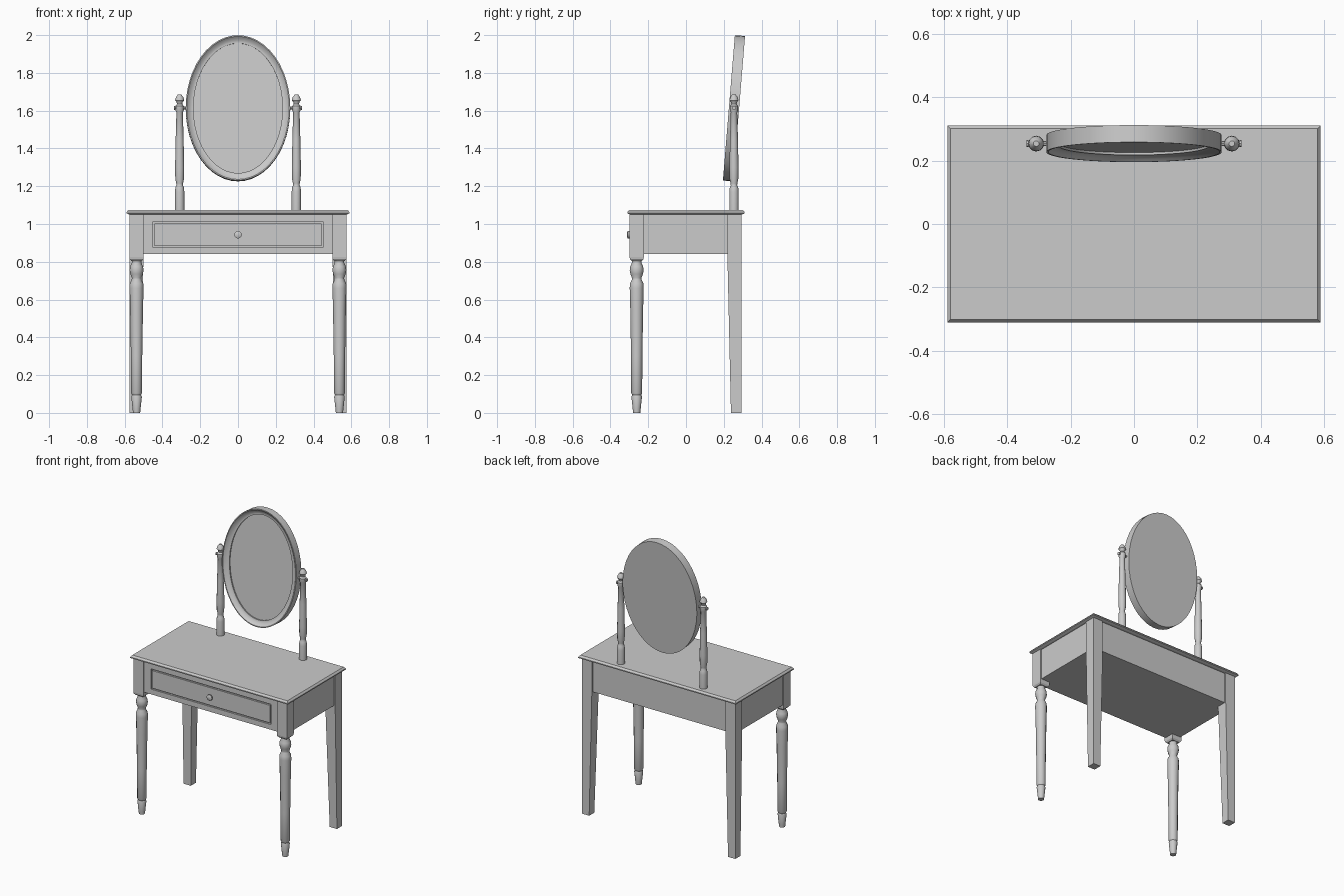
import bpy, bmesh
from math import sin, cos, pi, radians
from mathutils import Matrix

if "Cube" in bpy.data.objects:
    bpy.data.objects.remove(bpy.data.objects["Cube"], do_unlink=True)

grey = bpy.data.materials.new("plain grey")
grey.use_nodes = True
colour = (0.6, 0.6, 0.6, 1)
grey.diffuse_color = colour
grey.node_tree.nodes["Principled BSDF"].inputs["Base Color"].default_value = colour


def finish(name, bm, matrix=None, smooth=0):
    bmesh.ops.recalc_face_normals(bm, faces=bm.faces)
    if matrix:
        bm.transform(matrix)
    mesh = bpy.data.meshes.new(name)
    bm.to_mesh(mesh)
    bm.free()
    mesh.materials.append(grey)
    if smooth:
        for p in mesh.polygons:
            p.use_smooth = True
        mesh.set_sharp_from_angle(angle=radians(smooth))
    obj = bpy.data.objects.new(name, mesh)
    bpy.context.collection.objects.link(obj)
    return obj


def loft(name, loops, matrix=None, smooth=0):
    """Join matching loops of points and cap both ends."""
    bm = bmesh.new()
    rings = [[bm.verts.new(p) for p in loop] for loop in loops]
    n = len(rings[0])
    for a, b in zip(rings, rings[1:]):
        for i in range(n):
            j = (i + 1) % n
            bm.faces.new((a[i], a[j], b[j], b[i]))
    bm.faces.new(rings[0])
    bm.faces.new(rings[-1])
    return finish(name, bm, matrix, smooth)


def rect(x0, x1, y0, y1, z):
    return [(x0, y0, z), (x1, y0, z), (x1, y1, z), (x0, y1, z)]


def box(name, x0, x1, y0, y1, z0, z1):
    return loft(name, [rect(x0, x1, y0, y1, z) for z in (z0, z1)])


def ellipse(rx, ry, z, n):
    return [(rx * cos(2 * pi * i / n), ry * sin(2 * pi * i / n), z) for i in range(n)]


def turned(name, profile, matrix, n=12):
    return loft(name, [ellipse(r, r, z, n) for r, z in profile], matrix, 35)


# Table top with a moulded edge
top = [(0.575, 0.296, 1.05), (0.59, 0.311, 1.056), (0.59, 0.311, 1.063), (0.58, 0.301, 1.075)]
loft("table_top", [rect(-x, x, -y, y, z) for x, y, z in top])

# Apron body, drawer surround and drawer front separated by a narrow groove
box("apron_body", -0.565, 0.565, -0.278, 0.283, 0.84, 1.05)
box("rail_lower", -0.5, 0.5, -0.29, -0.278, 0.84, 0.875)
box("rail_upper", -0.5, 0.5, -0.29, -0.278, 1.012, 1.05)
for side, label in ((1, "left"), (-1, "right")):
    a, b = sorted((side * 0.45, side * 0.5))
    box("drawer_stile_" + label, a, b, -0.29, -0.278, 0.875, 1.012)
box("drawer_front", -0.441, 0.441, -0.29, -0.278, 0.884, 1.003)

# Drawer knob
knob = [(0.011, 0), (0.011, 0.007), (0.02, 0.01), (0.02, 0.018), (0.013, 0.022)]
turned("drawer_knob", knob, Matrix.Translation((0, -0.29, 0.943)) @ Matrix.Rotation(pi / 2, 4, "X"))

leg = [(0.019, 0), (0.021, 0.02), (0.028, 0.085), (0.024, 0.095), (0.029, 0.105),
       (0.03, 0.3), (0.034, 0.55), (0.037, 0.66), (0.036, 0.685), (0.026, 0.705),
       (0.025, 0.715), (0.033, 0.735), (0.037, 0.755), (0.034, 0.775), (0.025, 0.795), (0.026, 0.82)]
post = [(0.025, 1.075), (0.025, 1.17), (0.022, 1.195), (0.017, 1.205), (0.018, 1.215),
        (0.023, 1.24), (0.024, 1.3), (0.021, 1.45), (0.017, 1.59), (0.022, 1.6),
        (0.022, 1.625), (0.014, 1.635), (0.016, 1.645), (0.024, 1.655), (0.02, 1.67), (0.009, 1.686)]
pin = [(0.008, 0.27), (0.008, 0.332), (0.011, 0.334), (0.011, 0.339)]

for side, label in ((1, "left"), (-1, "right")):
    # Turned front leg under a square block
    move = Matrix.Translation((side * 0.537, -0.261, 0))
    turned("front_leg_" + label, leg, move)
    block = [(0.028, 0.805), (0.036, 0.815), (0.0375, 0.825), (0.0375, 1.05)]
    loft("front_leg_block_" + label, [rect(-r, r, -r, r, z) for r, z in block], move)

    # Square back leg tapering on its inner faces
    outline = [(0.52, 0.238, 0), (0.5, 0.219, 0.84), (0.5, 0.219, 1.05)]
    loops = [rect(side * x, side * 0.574, y, 0.293, z) for x, y, z in outline]
    loft("back_leg_" + label, loops)

    # Mirror post with finial and pivot pin
    turned("mirror_post_" + label, post, Matrix.Translation((side * 0.309, 0.254, 0)))
    turned("mirror_pivot_" + label, pin,
           Matrix.Translation((0, 0.254, 1.615)) @ Matrix.Rotation(side * pi / 2, 4, "Y"), 8)

# Oval mirror: flat back, dished frame, recessed glass; tilted back
tilt = Matrix.Translation((0, 0.254, 1.6125)) @ Matrix.Rotation(radians(90 - 4.7), 4, "X")
section = [(0, -0.027), (0, 0.027), (0.006, 0.027), (0.014, 0.019),
           (0.026, 0.011), (0.036, 0.008), (0.041, 0.008), (0.041, 0)]
loft("mirror", [ellipse(0.277 - d, 0.386 - d, z, 48) for d, z in section], tilt, 40)
